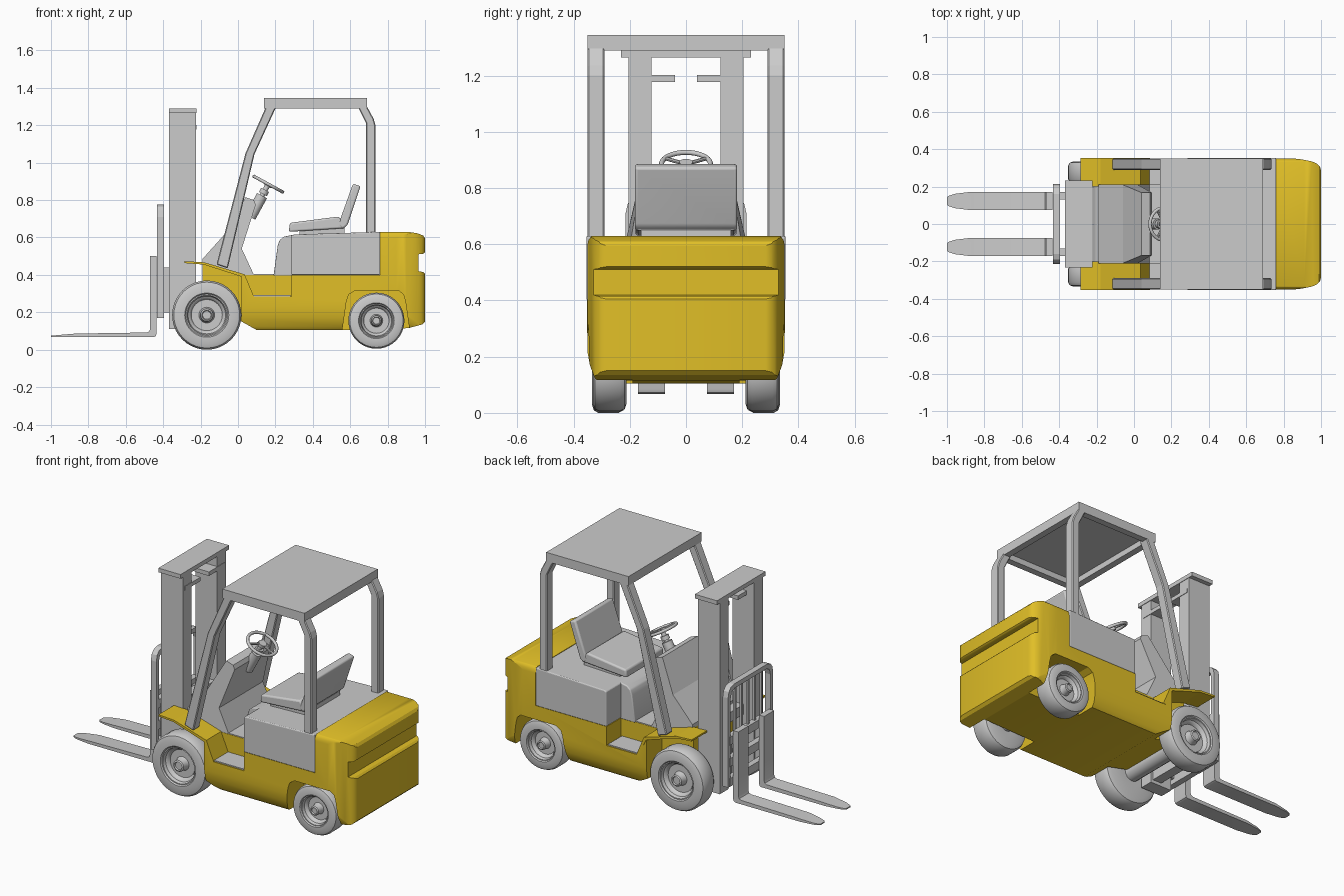
import bpy, bmesh, math
from mathutils import Vector

yellow = bpy.data.materials.new("yellow_paint")
yellow.diffuse_color = (0.75, 0.52, 0.02, 1)


def finish(name, bm, mat=None, bevel=0, segs=3):
    bmesh.ops.recalc_face_normals(bm, faces=bm.faces)
    me = bpy.data.meshes.new(name)
    bm.to_mesh(me)
    bm.free()
    ob = bpy.data.objects.new(name, me)
    bpy.context.collection.objects.link(ob)
    if mat:
        me.materials.append(mat)
    if bevel:
        m = ob.modifiers.new("bevel", "BEVEL")
        m.width, m.segments, m.limit_method = bevel, segs, "ANGLE"
    return ob


def smooth(ob, angle=35):
    bpy.ops.object.select_all(action="DESELECT")
    ob.select_set(True)
    bpy.context.view_layer.objects.active = ob
    bpy.ops.object.shade_smooth_by_angle(angle=math.radians(angle))
    return ob


def prism(name, pts, a, b, axis="Y", **kw):
    """Extrude a 2D outline from a to b along an axis."""
    place = {"X": lambda p, t: (t, p[0], p[1]), "Y": lambda p, t: (p[0], t, p[1]),
             "Z": lambda p, t: (p[0], p[1], t)}[axis]
    bm = bmesh.new()
    lo = [bm.verts.new(place(p, a)) for p in pts]
    hi = [bm.verts.new(place(p, b)) for p in pts]
    bm.faces.new(lo)
    bm.faces.new(hi)
    n = len(pts)
    for i in range(n):
        j = (i + 1) % n
        bm.faces.new((lo[i], lo[j], hi[j], hi[i]))
    return finish(name, bm, **kw)


def box(name, x0, x1, y0, y1, z0, z1, **kw):
    return prism(name, [(x0, y0), (x1, y0), (x1, y1), (x0, y1)], z0, z1, "Z", **kw)


def mirrored(pts):
    return pts + [(-p[0], p[1]) for p in reversed(pts)]


def lathe(name, profile, x, z, side, n=40):
    """Revolve (radius, y) points about a y axis through x, z."""
    bm = bmesh.new()
    rings = [[bm.verts.new((x + r * math.cos(2 * math.pi * k / n), side * y,
                            z + r * math.sin(2 * math.pi * k / n))) for k in range(n)]
             for r, y in profile]
    for p, q in zip(rings, rings[1:]):
        for k in range(n):
            j = (k + 1) % n
            bm.faces.new((p[k], p[j], q[j], q[k]))
    bm.faces.new(rings[0])
    bm.faces.new(rings[-1])
    return smooth(finish(name, bm), 40)


def rod(name, p, q, r, n=16):
    p, q = Vector(p), Vector(q)
    bpy.ops.mesh.primitive_cylinder_add(vertices=n, radius=r, depth=(q - p).length,
                                        location=(p + q) / 2)
    ob = bpy.context.object
    ob.name = name
    ob.rotation_euler = (q - p).to_track_quat("Z", "Y").to_euler()
    return smooth(ob)


def boolean(ob, other, op):
    m = ob.modifiers.new("bool", "BOOLEAN")
    m.operation, m.object, m.solver = op, other, "EXACT"
    bpy.context.view_layer.objects.active = ob
    bpy.ops.object.modifier_apply(modifier=m.name)
    bpy.data.objects.remove(other)


# Chassis and counterweight: side outline, cross-section and plan intersected
body = prism("body", [(-0.19, 0.46), (0.03, 0.40), (0.76, 0.40), (0.76, 0.63), (0.91, 0.63),
                      (0.96, 0.622), (0.99, 0.61), (1.0, 0.595), (1.0, 0.52), (0.99, 0.513),
                      (0.965, 0.51), (0.965, 0.42), (0.99, 0.415), (1.0, 0.405), (1.0, 0.15),
                      (0.985, 0.135), (0.91, 0.115), (0.55, 0.105), (0.1, 0.105),
                      (0.02, 0.15), (-0.19, 0.2)], -0.4, 0.4, mat=yellow)
section = prism("section", mirrored([(0.325, 0.634), (0.338, 0.627), (0.347, 0.615),
                                     (0.351, 0.595), (0.351, 0.22), (0.342, 0.17),
                                     (0.325, 0.125), (0.30, 0.10)]), -0.5, 1.2, "X")
plan = prism("plan", [(x, y) for y, x in mirrored([(0.36, -0.3), (0.356, 0.8), (0.345, 0.9),
                      (0.335, 0.95), (0.322, 0.98), (0.305, 0.995), (0.28, 1.001)])],
             0, 0.8, "Z")
boolean(body, section, "INTERSECT")
boolean(body, plan, "INTERSECT")
rear_arch = [(0.55, 0.05), (0.58, 0.26), (0.592, 0.295), (0.625, 0.315), (0.86, 0.315),
             (0.885, 0.295), (0.895, 0.26), (0.925, 0.05)]
step = [(0.03, 0.41), (0.075, 0.285), (0.285, 0.285), (0.285, 0.45), (0.03, 0.45)]
front_well = [(-0.4, 0), (0.02, 0), (0.02, 0.5), (-0.4, 0.5)]
for s in (-1, 1):
    for pts, inner in ((rear_arch, 0.19), (step, 0.212), (front_well, 0.2)):
        boolean(body, prism("cutter", pts, s * inner, s * 0.45), "DIFFERENCE")
smooth(body, 30)

# Wheels, fenders, steps, overhead guard posts, mast rails and forks, per side
wheel = [(0.07, 0.215), (0.15, 0.215), (0.175, 0.222), (0.185, 0.24), (0.185, 0.312),
         (0.176, 0.328), (0.155, 0.335), (0.118, 0.335), (0.112, 0.328), (0.106, 0.328),
         (0.10, 0.31), (0.09, 0.305), (0.083, 0.29), (0.042, 0.29), (0.036, 0.305),
         (0.034, 0.33), (0.026, 0.335), (0.022, 0.328), (0.01, 0.328)]
fender = [(-0.285, 0.473), (-0.18, 0.467), (0.035, 0.403), (0.085, 0.285), (0.07, 0.285),
          (0.02, 0.39), (-0.183, 0.455), (-0.285, 0.463)]
front_post = [(-0.115, 0.455), (0.04, 1.05), (0.15, 1.30), (0.205, 1.30), (0.088, 1.045),
              (-0.055, 0.435)]
rear_post = [(0.685, 0.62), (0.685, 1.21), (0.64, 1.30), (0.69, 1.30), (0.725, 1.235),
             (0.735, 1.2), (0.735, 0.62)]
fork = [(-1.0, 0.068), (-0.45, 0.068), (-0.44, 0.073), (-0.435, 0.085), (-0.435, 0.50),
        (-0.47, 0.50), (-0.47, 0.11), (-0.475, 0.098), (-0.487, 0.092), (-0.87, 0.086),
        (-1.0, 0.075)]
fork_plan = [(-0.4, 0.048), (-0.88, 0.048), (-0.96, 0.038), (-0.99, 0.028), (-1.01, 0.012)]
for s, side in ((-1, "right"), (1, "left")):
    lathe("front_wheel_" + side, wheel, -0.167, 0.185, s)
    lathe("rear_wheel_" + side, [(r * 0.81, y - 0.004) for r, y in wheel], 0.74, 0.155, s)
    prism("fender_" + side, fender, s * 0.2, s * 0.353, mat=yellow)
    box("step_plate_" + side, 0.08, 0.28, s * 0.212, s * 0.345, 0.283, 0.292)
    prism("front_post_" + side, front_post, s * 0.29, s * 0.35, bevel=0.005, segs=1)
    prism("rear_post_" + side, rear_post, s * 0.29, s * 0.35, bevel=0.005, segs=1)
    box("mast_rail_" + side, -0.37, -0.225, s * 0.123, s * 0.205, 0.11, 1.268)
    box("mast_bracket_" + side, -0.32, -0.222, s * 0.04, s * 0.19, 1.178, 1.202)
    box("carriage_roller_block_" + side, -0.40, -0.36, s * 0.13, s * 0.17, 0.20, 0.44)
    f = prism("fork_" + side, fork, s * 0.07, s * 0.18)
    cut = prism("fork_plan", [(x, s * 0.123 + y) for x, y in fork_plan] +
                [(x, s * 0.123 - y) for x, y in reversed(fork_plan)], 0, 0.6, "Z")
    boolean(f, cut, "INTERSECT")
    smooth(f)
rod("front_axle", (-0.167, -0.22, 0.185), (-0.167, 0.22, 0.185), 0.05)
rod("rear_axle", (0.74, -0.23, 0.155), (0.74, 0.23, 0.155), 0.04)

# Overhead guard roof, open underneath
box("roof_panel", 0.14, 0.69, -0.35, 0.35, 1.325, 1.345)
for s in (-1, 1):
    box("roof_side_beam", 0.14, 0.69, s * 0.31, s * 0.35, 1.29, 1.326)
    x = 0.415 + s * 0.255
    box("roof_cross_beam", x - 0.02, x + 0.02, -0.31, 0.31, 1.29, 1.326)

# Mast cross members
box("mast_top_plate", -0.37, -0.222, -0.232, 0.232, 1.265, 1.29)
for z in (0.13, 0.45):
    box("mast_cross_member", -0.30, -0.24, -0.13, 0.13, z, z + 0.06)

# Fork carriage: rounded backrest frame, upright bars and cross bars
prism("load_backrest_frame", mirrored([(0.19, 0.17), (0.215, 0.17), (0.215, 0.71), (0.207, 0.745),
                                       (0.19, 0.765), (0.16, 0.775)]) +
      [(-0.19, 0.17), (-0.19, 0.70), (-0.18, 0.735), (-0.15, 0.748),
       (0.15, 0.748), (0.18, 0.735), (0.19, 0.70)], -0.432, -0.396, "X")
for i in range(-2, 3):
    box("backrest_bar", -0.42, -0.407, i * 0.063 - 0.007, i * 0.063 + 0.007, 0.44, 0.755)
for z in (0.17, 0.29, 0.42):
    box("carriage_cross_bar", -0.434, -0.398, -0.2, 0.2, z, z + 0.05)

# Engine hood with narrower rounded front, and floor
prism("hood", [(0.285, 0.40), (0.285, 0.61), (0.30, 0.616), (0.76, 0.63), (0.76, 0.40)],
      -0.354, 0.354, bevel=0.006)
smooth(prism("hood_front", [(0.19, 0.395), (0.212, 0.555), (0.222, 0.585), (0.245, 0.604),
                            (0.30, 0.615), (0.30, 0.395)], -0.215, 0.215, bevel=0.006))
box("floor_plate", 0.0, 0.2, -0.21, 0.21, 0.396, 0.405)

# Dashboard cowl, narrowing towards the top
cowl = prism("cowl", [(-0.19, 0.485), (-0.06, 0.63), (0.04, 0.815), (0.085, 0.80), (0.095, 0.775),
                      (0.02, 0.54), (0.085, 0.40), (0.03, 0.40), (-0.19, 0.46)], -0.21, 0.21)
for v in cowl.data.vertices:
    if v.co.z > 0.7:
        v.co.y *= 0.8

# Steering column and wheel
a = math.atan2(0.09, 0.165)
axis = Vector((math.sin(a), 0, math.cos(a)))
hub = Vector((0.162, 0, 0.885))
rod("steering_column", hub - axis * 0.2, hub, 0.014)
rod("column_housing", hub - axis * 0.2, hub - axis * 0.07, 0.03)
rod("column_collar", hub - axis * 0.06, hub - axis * 0.035, 0.024)
rod("steering_hub", hub - axis * 0.012, hub + axis * 0.008, 0.024)
bpy.ops.mesh.primitive_torus_add(major_radius=0.087, minor_radius=0.009, major_segments=40,
                                 minor_segments=10, location=hub, rotation=(0, a, 0))
bpy.context.object.name = "steering_wheel"
smooth(bpy.context.object, 60)
u = Vector((math.cos(a), 0, -math.sin(a)))
for k in range(3):
    t = 2 * math.pi * k / 3
    rod("steering_spoke", hub, hub + (u * math.cos(t) + Vector((0, 1, 0)) * math.sin(t)) * 0.085,
        0.007, 8)

# Seat
box("seat_base", 0.33, 0.57, -0.16, 0.16, 0.61, 0.65)
smooth(prism("seat_cushion", [(0.272, 0.63), (0.277, 0.678), (0.54, 0.712), (0.575, 0.65)],
             -0.18, 0.18, bevel=0.01))
smooth(prism("seat_back", [(0.535, 0.665), (0.615, 0.888), (0.655, 0.873), (0.585, 0.665),
                           (0.56, 0.645)], -0.182, 0.182, bevel=0.01))
